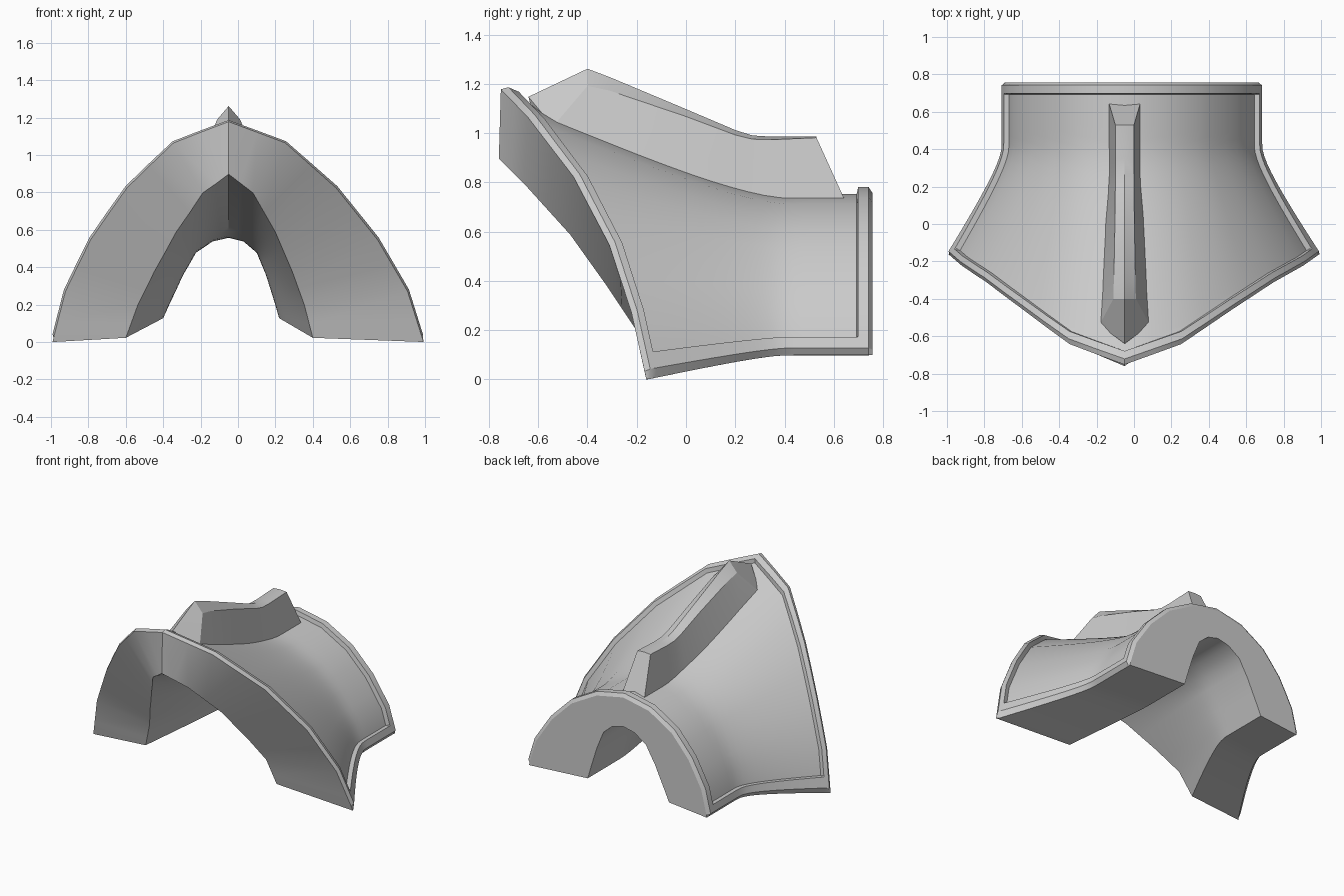
import bpy, bmesh, math
from mathutils import Vector

if "Cube" in bpy.data.objects:
    bpy.data.objects.remove(bpy.data.objects["Cube"])

CX = -0.05  # ridge line of the plate

# Half arches from ridge to foot: (distance from ridge, y, z); k widens the left side
BACK_OUT = ([(0, .757, .755), (.2, .757, .715), (.39, .757, .61), (.54, .757, .46), (.66, .757, .28), (.715, .757, .1)], -.08)
BACK_IN = ([(0, .757, .56), (.08, .757, .54), (.15, .757, .48), (.2, .757, .36), (.25, .757, .2), (.27, .757, .13)], .08)
FRONT_OUT = ([(0, -.755, 1.173), (.3, -.645, 1.06), (.57, -.46, .82), (.79, -.315, .545), (.95, -.225, .27), (1.035, -.165, .0)], -.1)
FRONT_IN = ([(0, -.76, .9), (.13, -.66, .8), (.25, -.47, .59), (.34, -.32, .38), (.405, -.2, .2), (.45, -.15, .025)], .1)


def arch(ring, u):
    """Point on an arch, u from -5 (left foot) to 5 (right foot)."""
    pts, k = ring
    a = min(abs(u), 5)
    i = min(int(a), 4)
    d, y, z = Vector(pts[i]).lerp(Vector(pts[i + 1]), a - i)
    if u < 0:
        d = -(d + k * (d / pts[-1][0]) ** 2)
    return Vector((CX + d, y, z))


def surf(back, front, u, t):
    """Straight collar at the back that flares out towards the front."""
    b, f = arch(back, u), arch(front, u)
    y = b.y + (f.y - b.y) * t
    s = max(0, (.42 - y) / (.42 - f.y))
    w = 1.28 * s * s / (s + .28)
    p = b.lerp(f, w)
    p.y = y
    return p


def normal(u, t):
    e, g = .15, .02
    P = lambda a, b: surf(BACK_OUT, FRONT_OUT, max(-5, min(5, a)), max(0, min(1, b)))
    n = (P(u + e, t) - P(u - e, t)).cross(P(u, t + g) - P(u, t - g)).normalized()
    return n if n.dot(P(u, t) - Vector((CX, P(u, t).y, .1))) > 0 else -n


def make(name, bm, angle=30):
    bmesh.ops.recalc_face_normals(bm, faces=bm.faces[:])
    me = bpy.data.meshes.new(name)
    bm.to_mesh(me)
    bm.free()
    ob = bpy.data.objects.new(name, me)
    bpy.context.collection.objects.link(ob)
    bpy.context.view_layer.objects.active = ob
    ob.select_set(True)
    bpy.ops.object.shade_smooth_by_angle(angle=math.radians(angle))
    ob.select_set(False)
    return ob


# Shell with raised border: sample position and border height along both directions
R = .028
ts = [(0, .005), (.015, R), (.058, R), (.064, 0)] + [(.12 + .045 * i, 0) for i in range(19)]
ts += [(.95, 0), (.957, R), (.985, R), (1, .008)]
half = [(i, 0) for i in (.5, 1, 1.5, 2, 2.5, 3, 3.5, 4)] + [(4.6, 0), (4.63, R), (4.88, R), (5, .002)]
us = [(-u, h) for u, h in reversed(half)] + [(0, 0)] + half
nu, nt = len(us), len(ts)


def row(u, j):
    """Depth parameter; the rear border keeps the same width all round."""
    depth = .757 - arch(FRONT_OUT, u).y
    return ts[j][0] / depth if j < 4 else ts[j][0]


bm = bmesh.new()
outer, inner = [], []
for u, hu in us:
    a, b = [], []
    for j, (_, ht) in enumerate(ts):
        t = row(u, j)
        h = ht if j in (0, nt - 1) else hu if abs(u) == 5 else max(hu, ht)
        a.append(bm.verts.new(surf(BACK_OUT, FRONT_OUT, u, t) + normal(u, t) * h))
        b.append(bm.verts.new(surf(BACK_IN, FRONT_IN, u, t)))
    outer.append(a)
    inner.append(b)
for g in (outer, inner):
    for i in range(nu - 1):
        for j in range(nt - 1):
            bm.faces.new((g[i][j], g[i + 1][j], g[i + 1][j + 1], g[i][j + 1]))
# Thick edges: front, back and the two feet
for j in (0, nt - 1):
    for i in range(nu - 1):
        bm.faces.new((outer[i][j], outer[i + 1][j], inner[i + 1][j], inner[i][j]))
for i in (0, nu - 1):
    for j in range(nt - 1):
        bm.faces.new((outer[i][j], outer[i][j + 1], inner[i][j + 1], inner[i][j]))
make("armor_shell", bm)

# Crest fin: (base y, top y, base z, top z, base half width, top half width, top bevel drop)
stations = [(.65, .53, .72, .988, .085, .05, .004), (.35, .35, .72, .988, .085, .05, .012),
            (.27, .27, .725, .993, .087, .05, .015), (.2, .2, .74, 1.015, .092, .05, .02),
            (0, 0, .815, 1.1, .107, .052, .03), (-.33, -.31, .945, 1.23, .122, .058, .055),
            (-.54, -.4, 1.03, 1.264, .135, .06, .07)]
bm = bmesh.new()
loops = []
for yb, yt, zb, zt, wb, wt, drop in stations:
    loops.append([bm.verts.new((CX + x, y, z)) for x, y, z in (
        (-wb, yb, zb), (-wt, yt, zt - drop), (0, yt, zt), (wt, yt, zt - drop), (wb, yb, zb))])
for a, b in zip(loops, loops[1:]):
    for i in range(5):
        k = (i + 1) % 5
        bm.faces.new((a[i], a[k], b[k], b[i]))
bm.faces.new(loops[0])
# Pointed prow at the front
tip_top, tip_low = bm.verts.new((CX, -.64, 1.15)), bm.verts.new((CX, -.61, 1.03))
L = loops[-1]
for f in ((L[0], L[1], tip_top), (L[0], tip_top, tip_low), (L[1], L[2], tip_top), (L[2], L[3], tip_top),
          (L[3], L[4], tip_top), (L[4], tip_low, tip_top), (L[4], L[0], tip_low)):
    bm.faces.new(f)
make("crest_fin", bm, 25)

# Rest the model on the ground
low = min(v.co.z for o in bpy.data.objects for v in o.data.vertices)
for o in bpy.data.objects:
    for v in o.data.vertices:
        v.co.z -= low
